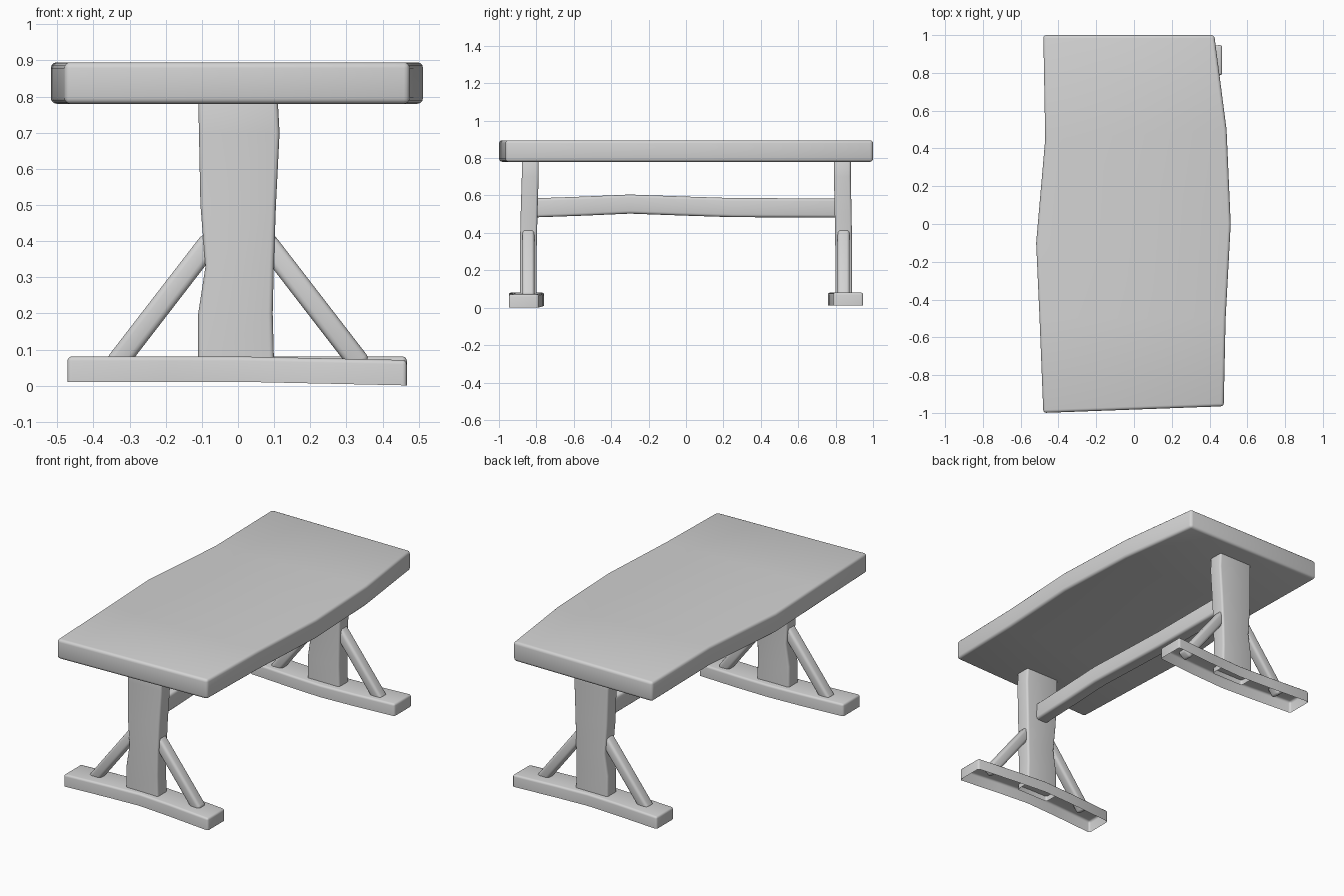
import bpy, bmesh, math
from mathutils import Vector

cube = bpy.data.objects.get("Cube")
if cube:
    bpy.data.objects.remove(cube, do_unlink=True)

grey = bpy.data.materials.new("plain grey")
grey.use_nodes = True
grey.diffuse_color = (0.65, 0.65, 0.65, 1)
grey.node_tree.nodes["Principled BSDF"].inputs["Base Color"].default_value = grey.diffuse_color


def loft(name, rings, bevel, open_down=False):
    """Join four-cornered rings into a beam with rounded sharp edges."""
    bm = bmesh.new()
    loops = [[bm.verts.new(p) for p in ring] for ring in rings]
    for a, b in zip(loops, loops[1:]):
        for i in range(4):
            j = (i + 1) % 4
            bm.faces.new((a[i], a[j], b[j], b[i]))
    bm.faces.new(loops[0])
    bm.faces.new(loops[-1])
    bmesh.ops.recalc_face_normals(bm, faces=bm.faces[:])
    if open_down:
        under = [f for f in bm.faces if f.normal.z < -0.8]
        bmesh.ops.delete(bm, geom=under, context='FACES')
    sharp = [e for e in bm.edges
             if len(e.link_faces) == 2 and e.calc_face_angle() > math.radians(45)]
    bmesh.ops.bevel(bm, geom=sharp, offset=bevel, segments=3, profile=0.5,
                    affect='EDGES', clamp_overlap=True)
    mesh = bpy.data.meshes.new(name)
    bm.to_mesh(mesh)
    bm.free()
    mesh.materials.append(grey)
    obj = bpy.data.objects.new(name, mesh)
    bpy.context.collection.objects.link(obj)
    bpy.ops.object.select_all(action='DESELECT')
    obj.select_set(True)
    bpy.context.view_layer.objects.active = obj
    bpy.ops.object.shade_smooth_by_angle(angle=math.radians(40))
    return obj


def upright_ring(z, x0, x1, y0, y1):
    return [(x0, y0, z), (x1, y0, z), (x1, y1, z), (x0, y1, z)]


def foot_ring(x, y, z0, z1, half=0.08):
    return [(x, y - half, z0), (x, y + half, z0), (x, y + half, z1), (x, y - half, z1)]


# Tabletop: uneven plank outline, each entry is left y, right y, left x, right x
outline = [(-1, -0.965, -0.48, 0.475), (-0.5, -0.5, -0.5, 0.485),
           (-0.1, 0, -0.518, 0.512), (0.45, 0.5, -0.47, 0.49), (1, 1, -0.48, 0.425)]
loft("tabletop", [[(xl, yl, 0.78), (xr, yr, 0.78), (xr, yr, 0.895), (xl, yl, 0.895)]
                  for yl, yr, xl, xr in outline], 0.016)

# Stretcher: gently bowed beam between the posts
stretcher = [(-0.83, 0.482), (-0.55, 0.492), (-0.3, 0.503), (0, 0.492), (0.25, 0.484), (0.83, 0.482)]
loft("stretcher", [[(-0.04, y, z), (0.04, y, z), (0.04, y, z + 0.102), (-0.04, y, z + 0.102)]
                   for y, z in stretcher], 0.015)

# Posts: height, left x, right x, and lean along y
post = [(0.05, -0.11, 0.1, 0), (0.2, -0.11, 0.096, 0), (0.33, -0.09, 0.099, 0),
        (0.5, -0.104, 0.105, 0.004), (0.7, -0.108, 0.115, 0.01), (0.79, -0.11, 0.11, 0.01)]

for label, side in (("front", -1), ("back", 1)):
    mid = 0.843 * side
    lean = 1 if side < 0 else -0.7
    loft(label + "_post", [upright_ring(z, x0, x1, mid - 0.045 + d * lean, mid + 0.045 + d * lean)
                           for z, x0, x1, d in post], 0.012, True)

    # Foot: hollow underneath, bowed towards the middle of the table
    drop = 0.01 if side < 0 else 0
    rings = []
    for x, bow in ((-0.472, 0), (-0.2, 0.02), (0, 0.03), (0.2, 0.02), (0.467, 0)):
        tilt = drop * max(0, x) / 0.467
        rings.append(foot_ring(x, side * (0.868 - bow), 0.011 - tilt, 0.081 - tilt))
    loft(label + "_foot", rings, 0.012, True)

    # Diagonal braces from foot to post
    for name, s in (("left", 1), ("right", -1)):
        low, high = Vector((s * 0.342, mid, 0.055)), Vector((s * 0.072, mid, 0.405))
        across = (high - low).normalized().cross(Vector((0, 1, 0))) * 0.03
        deep = Vector((0, 0.032, 0))
        corners = (-across - deep, across - deep, across + deep, deep - across)
        loft(f"{label}_{name}_brace", [[p + c for c in corners] for p in (low, high)], 0.016)
